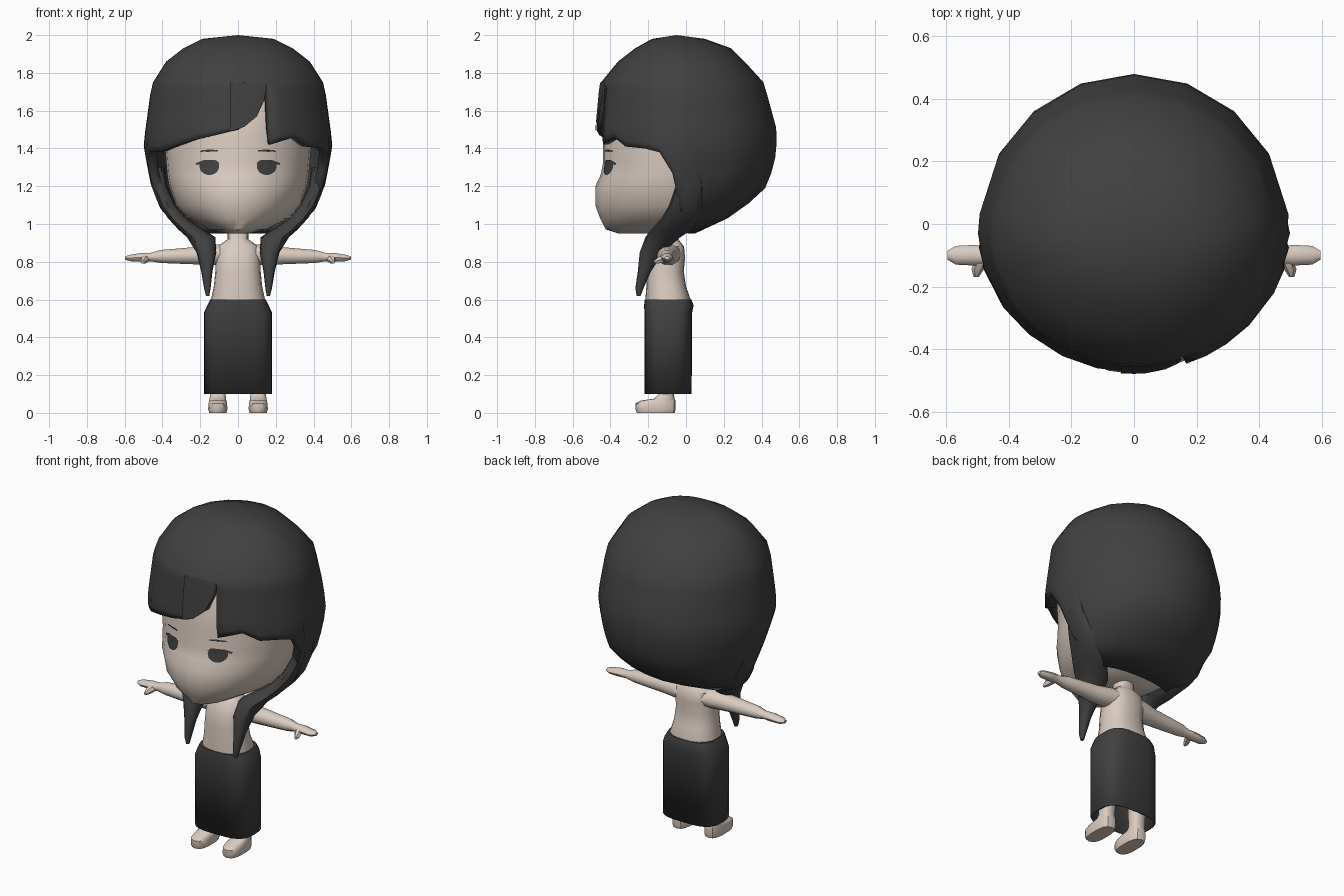
import bpy, bmesh, math
from mathutils import Vector
from mathutils.bvhtree import BVHTree

if "Cube" in bpy.data.objects:
    bpy.data.objects.remove(bpy.data.objects["Cube"])


def material(name, rgb):
    m = bpy.data.materials.new(name)
    m.diffuse_color = (*rgb, 1)
    m.use_nodes = True
    m.node_tree.nodes["Principled BSDF"].inputs["Base Color"].default_value = m.diffuse_color
    return m


SKIN = material("skin", (0.70, 0.60, 0.53))
DARK = material("charcoal", (0.052, 0.052, 0.052))


def finish(name, bm, mat, thick=0, angle=40):
    bmesh.ops.remove_doubles(bm, verts=bm.verts, dist=0.0005)
    bmesh.ops.recalc_face_normals(bm, faces=bm.faces)
    bm.normal_update()
    top = max(bm.faces, key=lambda f: f.calc_center_median().z)
    if thick and top.normal.z < 0:
        bmesh.ops.reverse_faces(bm, faces=bm.faces)
    me = bpy.data.meshes.new(name)
    bm.to_mesh(me)
    bm.free()
    ob = bpy.data.objects.new(name, me)
    bpy.context.collection.objects.link(ob)
    me.materials.append(mat)
    if thick:
        mod = ob.modifiers.new("thickness", 'SOLIDIFY')
        mod.thickness, mod.offset = thick, -1
    bpy.ops.object.select_all(action='DESELECT')
    ob.select_set(True)
    bpy.context.view_layer.objects.active = ob
    bpy.ops.object.shade_smooth_by_angle(angle=math.radians(angle))
    return ob


def point(a, z, w, f, b, c, xc=0, p=2):
    # point on an oval section: a = 0 faces front, f/b = front and back y
    s, k = math.sin(a), math.cos(a)
    sx = math.copysign(abs(s) ** (2 / p), s)
    ky = abs(k) ** (2 / p)
    return Vector((xc + w * sx, c + (f - c) * ky if k > 0 else c + (b - c) * ky, z))


def oval(z, w, f, b, c=None, xc=0, p=2, n=16):
    c = (f + b) / 2 if c is None else c
    return [point(2 * math.pi * i / n, z, w, f, b, c, xc, p) for i in range(n)]


def loft(name, rings, mat, flip=1, caps=(True, True), **kw):
    bm = bmesh.new()
    vs = [[bm.verts.new((q[0] * flip, q[1], q[2])) for q in r] for r in rings]
    n = len(vs[0])
    for r, t in zip(vs, vs[1:]):
        for i in range(n):
            bm.faces.new((r[i], r[(i + 1) % n], t[(i + 1) % n], t[i]))
    for ring, cap in ((vs[0], caps[0]), (vs[-1], caps[1])):
        if cap:
            bm.faces.new(ring)
    return finish(name, bm, mat, **kw)


# Head with a protruding muzzle: z, half width, front, back
HEAD = [(.95, .07, -.36, -.06), (.972, .16, -.425, .0), (1.03, .27, -.455, .15),
        (1.1, .33, -.48, .24), (1.2, .365, -.48, .34), (1.26, .375, -.452, .38),
        (1.32, .38, -.44, .40), (1.45, .39, -.44, .42), (1.6, .38, -.415, .40),
        (1.75, .33, -.36, .33), (1.88, .2, -.2, .2)]
head = loft("head", [oval(*r, c=-.06, n=28) for r in HEAD], SKIN)

# Hair cap: profile by height, trimmed at an edge height for each azimuth
HAIR = [(.93, .22, -.3, .0), (.98, .3, -.36, .12), (1.03, .37, -.38, .22), (1.08, .41, -.4, .3),
        (1.2, .46, -.42, .43), (1.33, .485, -.45, .47), (1.42, .5, -.465, .48),
        (1.5, .49, -.475, .48), (1.72, .46, -.455, .42), (1.75, .45, -.45, .41),
        (1.86, .38, -.36, .31), (1.93, .29, -.27, .24), (1.98, .19, -.18, .1), (2, 0, -.05, -.05)]


def hair_profile(z):
    for lo, hi in zip(HAIR, HAIR[1:]):
        if lo[0] <= z <= hi[0]:
            t = (z - lo[0]) / (hi[0] - lo[0])
            return [u + (v - u) * t for u, v in zip(lo[1:], hi[1:])]


EDGE = [(20, 1.42), (28, 1.44), (37, 1.46), (48, 1.41), (64, 1.40), (75, 1.38), (84, 1.27),
        (90, 1.08), (97, .97), (120, .95), (140, .95), (160, .95), (180, .95), (200, .95),
        (220, .95), (240, .95), (263, .97), (270, 1.08), (276, 1.27), (285, 1.38), (303, 1.38),
        (317, 1.41), (332, 1.445), (346, 1.47), (360, 1.5), (372, 1.57), (377, 1.65), (380, 1.75)]
bm = bmesh.new()
cols = []
for a, edge in EDGE:
    zs = [2, 1.98, 1.93, 1.86, 1.75] + [1.75 + (edge - 1.75) * i / 10 for i in range(1, 11)]
    col = []
    for z in zs:
        w, f, b = hair_profile(z)
        c = -.05 if z > 1.9 else -.03
        col.append(bm.verts.new(point(math.radians(a), z, w, f, b, c)))
    cols.append(col)
for l, r in zip(cols, cols[1:]):
    for i in range(len(l) - 1):
        bm.faces.new((l[i], l[i + 1], r[i + 1], r[i]))
bmesh.ops.dissolve_degenerate(bm, dist=0.0004, edges=bm.edges)
finish("hair_cap", bm, DARK, thick=.05)

# Raised front fringe panel
bm = bmesh.new()
rows = []
for a, edge in [(-5, 1.49), (4, 1.515), (12, 1.57), (17, 1.65), (20, 1.74)]:
    row = []
    for i in range(5):
        z = 1.75 + (edge - 1.75) * i / 4
        w, f, b = hair_profile(z)
        row.append(bm.verts.new(point(math.radians(a), z, w, f - .006, b, -.03)))
    rows.append(row)
for l, r in zip(rows, rows[1:]):
    for i in range(4):
        bm.faces.new((l[i], l[i + 1], r[i + 1], r[i]))
finish("fringe", bm, DARK)

# Side locks: z, inner x, outer x, front y, back y
LOCK = [(1.30, .39, .475, -.05, .08), (1.2, .375, .458, -.055, .09), (1.1, .33, .418, -.09, .09),
        (1.03, .27, .37, -.13, .07), (.97, .18, .315, -.185, .03), (.93, .12, .27, -.215, -.03),
        (.85, .115, .22, -.245, -.12), (.75, .135, .195, -.255, -.185),
        (.66, .145, .18, -.268, -.225), (.62, .152, .17, -.262, -.24)]

# Arm: x, y, z, radius y, radius z
ARM = [(.05, -.09, .84, .07, .05), (.12, -.095, .838, .065, .058), (.2, -.1, .833, .055, .05),
       (.32, -.1, .83, .046, .042), (.41, -.1, .828, .038, .036), (.46, -.1, .825, .027, .024),
       (.51, -.1, .824, .033, .024), (.57, -.1, .82, .03, .018), (.597, -.1, .82, .014, .009)]

# Leg and foot: z, half width, front, back
LEG = [(0, .046, -.26, -.06), (.02, .052, -.268, -.055), (.05, .05, -.268, -.055),
       (.065, .047, -.24, -.055), (.075, .044, -.17, -.06), (.1, .042, -.145, -.065),
       (.25, .045, -.15, -.055), (.5, .06, -.17, -.03)]

for s, side in ((1, "right"), (-1, "left")):
    loft("lock_" + side, [oval(z, (o - i) / 2, f, b, xc=(o + i) / 2, p=2.5, n=12)
                          for z, i, o, f, b in LOCK], DARK, flip=s)
    loft("arm_" + side, [[(x, y + ry * math.cos(k * math.pi / 5), z + rz * math.sin(k * math.pi / 5))
                          for k in range(10)] for x, y, z, ry, rz in ARM], SKIN, flip=s)
    loft("thumb_" + side, [[(x + r * math.cos(k * math.pi / 3), y, z + r * math.sin(k * math.pi / 3))
                            for k in range(6)] for x, y, z, r in
                           ((.485, -.11, .82, .022), (.5, -.145, .808, .02), (.505, -.17, .798, .008))],
         SKIN, flip=s)
    loft("leg_" + side, [oval(*r, xc=.107, p=2.7, n=14) for r in LEG], SKIN, flip=s)

# Torso and neck
TORSO = [(.5, .15, -.21, .02), (.6, .143, -.215, .025), (.67, .128, -.21, .0),
         (.75, .12, -.21, -.012), (.82, .118, -.2, -.005), (.88, .11, -.175, -.01),
         (.905, .075, -.155, -.03), (.92, .055, -.145, -.04), (1.0, .055, -.14, -.04)]
loft("torso", [oval(*r, p=2.4, n=20) for r in TORSO], SKIN)

# Long skirt, open at the hem
SKIRT = [(.1, .18, -.22, .03), (.53, .18, -.22, .032), (.57, .162, -.222, .04), (.6, .147, -.218, .028)]
loft("skirt", [oval(*r, p=3.2, n=24) for r in SKIRT], DARK, caps=(False, True), thick=.008)

# Eyes and brows: thin plates laid on the face
tree = BVHTree.FromPolygons([v.co for v in head.data.vertices],
                            [tuple(p.vertices) for p in head.data.polygons])


def decal(name, outline):
    bm = bmesh.new()
    mx = sum(q[0] for q in outline) / len(outline)
    mz = sum(q[1] for q in outline) / len(outline)
    rings = []
    for t in (0, .5, 1):
        ring = []
        for x, z in outline:
            x, z = mx + (x - mx) * t, mz + (z - mz) * t
            hit = tree.ray_cast(Vector((x, -2, z)), Vector((0, 1, 0)))[0]
            ring.append(bm.verts.new((x, hit.y - .006, z)))
        rings.append(ring)
    n = len(outline)
    for r, q in zip(rings, rings[1:]):
        for i in range(n):
            bm.faces.new((r[i], r[(i + 1) % n], q[(i + 1) % n], q[i]))
    bmesh.ops.dissolve_degenerate(bm, dist=0.0003, edges=bm.edges)
    finish(name, bm, DARK)


for s, side in ((1, "right"), (-1, "left")):
    eye = [(s * (.152 + .052 * math.cos(k * math.pi / 10)),
            min(1.338, 1.306 + .047 * math.sin(k * math.pi / 10))) for k in range(20)]
    decal("eye_" + side, eye)
    decal("lash_" + side, [(s * .18, 1.338), (s * .225, 1.322), (s * .22, 1.312), (s * .19, 1.318)])
    decal("inner_lash_" + side, [(s * .12, 1.335), (s * .095, 1.322), (s * .115, 1.32)])
    decal("brow_" + side, [(s * .105, 1.383), (s * .15, 1.385), (s * .2, 1.382),
                           (s * .195, 1.39), (s * .15, 1.395), (s * .105, 1.391)])
